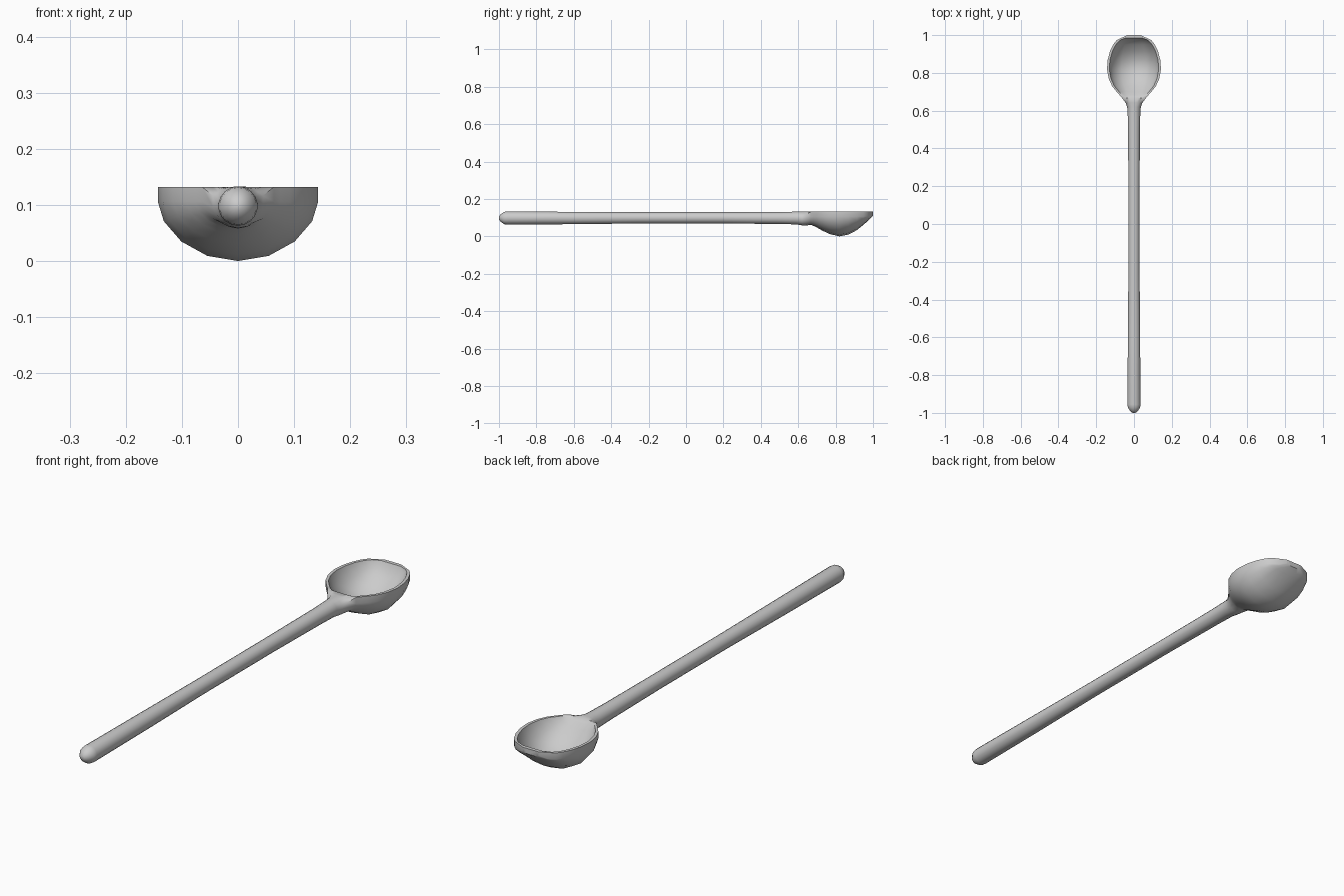
import bpy, bmesh
from math import sin, cos, radians

if "Cube" in bpy.data.objects:
    bpy.data.objects.remove(bpy.data.objects["Cube"])

RIM = 0.132


def circle_ring(r, zc):
    # 18 points: underside right to left, then top side left to right
    angles = [-10 - 20 * i for i in range(9)] + [170 - 20 * i for i in range(9)]
    return [(r * cos(radians(a)), zc + r * sin(radians(a))) for a in angles]


def bowl_ring(w, zb, wi, zi):
    # outer hull, then rim and cavity
    zs = max(0.106, zb + 0.006)
    pts = []
    for i in range(9):
        a = radians(22.5 * i)
        pts.append((w * cos(a), zs - (zs - zb) * max(sin(a), 0) ** 1.15))
    pts.append((-w, RIM))
    for i in range(7):
        a = radians(30 * i)
        pts.append((-wi * cos(a), RIM - (RIM - zi) * max(sin(a), 0)))
    pts.append((w, RIM))
    return pts


# Handle stations: y, radius, centre height
handle = [(-1.0, 0.008, 0.098), (-0.99, 0.021, 0.098), (-0.972, 0.033, 0.098),
          (-0.955, 0.035, 0.098), (-0.6, 0.033, 0.098), (-0.25, 0.030, 0.099),
          (0.2, 0.030, 0.099), (0.5, 0.032, 0.098), (0.59, 0.034, 0.098),
          (0.62, 0.037, 0.096)]

# Bowl stations: y, half width, bottom, cavity half width, cavity floor
bowl = [(0.668, 0.064, 0.061, 0.045, RIM), (0.682, 0.076, 0.056, 0.062, 0.120),
        (0.70, 0.092, 0.047, 0.079, 0.101), (0.73, 0.116, 0.030, 0.104, 0.070),
        (0.77, 0.134, 0.012, 0.122, 0.040), (0.82, 0.143, 0.0, 0.131, 0.020),
        (0.87, 0.139, 0.010, 0.127, 0.025), (0.915, 0.127, 0.034, 0.114, 0.048),
        (0.95, 0.110, 0.063, 0.096, 0.078), (0.972, 0.093, 0.082, 0.076, 0.100),
        (0.985, 0.067, 0.095, 0.045, RIM), (1.0, 0.036, 0.110, 0.025, RIM)]

rings = [(y, circle_ring(r, zc)) for y, r, zc in handle]

# Neck: blend from the round handle into the bowl
c, b = circle_ring(0.040, 0.094), bowl_ring(0.050, 0.062, 0.035, RIM)
rings.append((0.642, [((p[0] + q[0]) / 2, (p[1] + q[1]) / 2) for p, q in zip(c, b)]))
rings += [(s[0], bowl_ring(*s[1:])) for s in bowl]

# Loft all stations into one spoon
bm = bmesh.new()
loops = [[bm.verts.new((x, y, z)) for x, z in pts] for y, pts in rings]
for l0, l1 in zip(loops, loops[1:]):
    n = len(l0)
    for i in range(n):
        j = (i + 1) % n
        bm.faces.new((l0[i], l0[j], l1[j], l1[i]))
bm.faces.new(loops[0])
bm.faces.new(loops[-1])
bmesh.ops.recalc_face_normals(bm, faces=bm.faces)

mesh = bpy.data.meshes.new("spoon")
bm.to_mesh(mesh)
bm.free()
spoon = bpy.data.objects.new("spoon", mesh)
bpy.context.collection.objects.link(spoon)
bpy.context.view_layer.objects.active = spoon
spoon.select_set(True)
bpy.ops.object.shade_smooth_by_angle(angle=radians(40))
